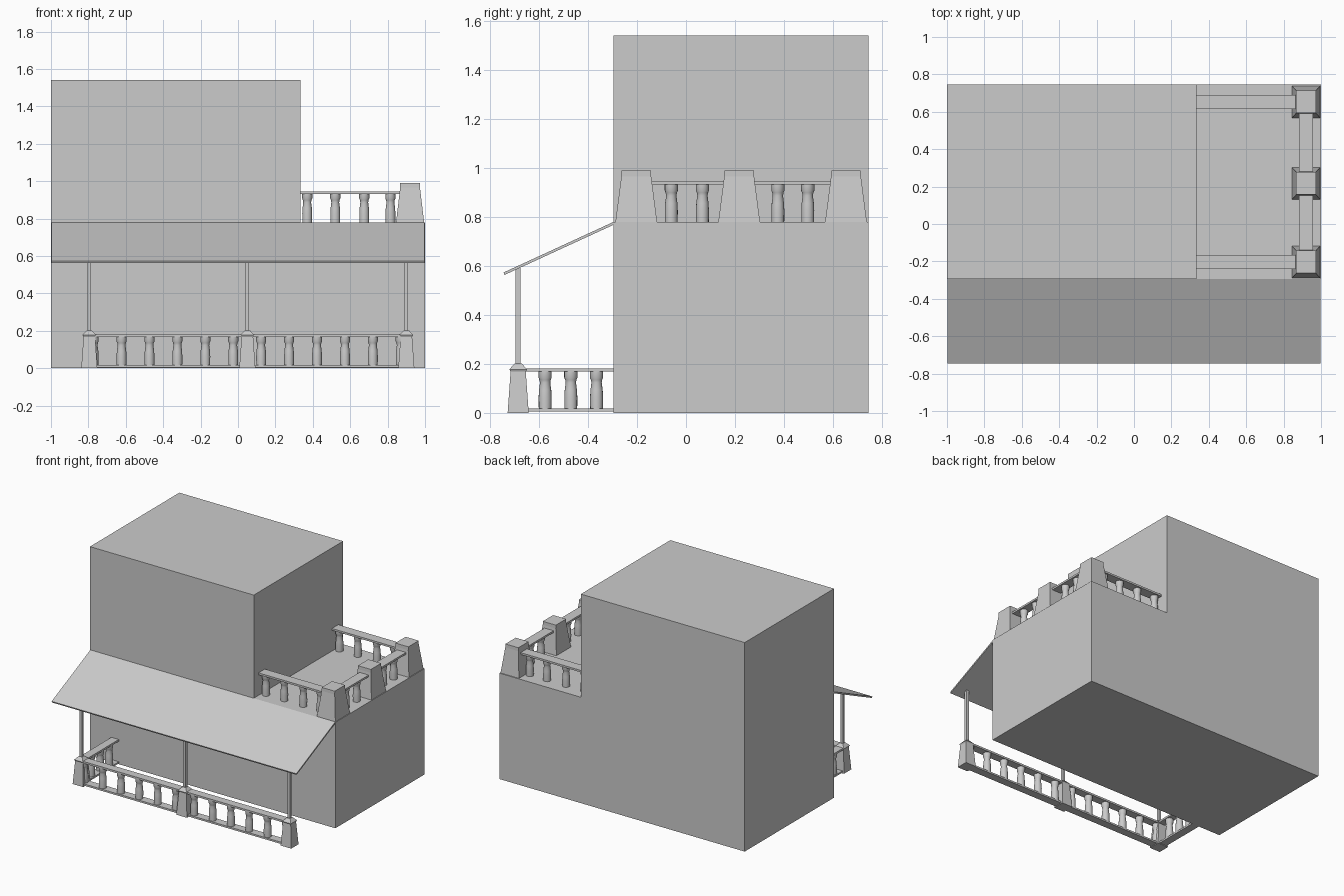
import bpy, bmesh
from math import cos, sin, pi

if "Cube" in bpy.data.objects:
    bpy.data.objects.remove(bpy.data.objects["Cube"])


def finish(name, bm, smooth=False):
    bmesh.ops.recalc_face_normals(bm, faces=bm.faces)
    me = bpy.data.meshes.new(name)
    bm.to_mesh(me)
    bm.free()
    ob = bpy.data.objects.new(name, me)
    bpy.context.collection.objects.link(ob)
    if smooth:
        bpy.ops.object.select_all(action='DESELECT')
        ob.select_set(True)
        bpy.context.view_layer.objects.active = ob
        bpy.ops.object.shade_smooth_by_angle(angle=0.7)
    return ob


def loft(name, rings, smooth=False):
    """Closed solid through a stack of equal-length point rings."""
    bm = bmesh.new()
    vs = [[bm.verts.new(p) for p in r] for r in rings]
    n = len(vs[0])
    for a, b in zip(vs, vs[1:]):
        for i in range(n):
            j = (i + 1) % n
            bm.faces.new((a[i], a[j], b[j], b[i]))
    bm.faces.new(vs[0])
    bm.faces.new(vs[-1])
    return finish(name, bm, smooth)


def square_stack(name, x, y, levels):
    """levels: (z, half x, half y)"""
    loft(name, [[(x + sx * hx, y + sy * hy, z)
                 for sx, sy in ((-1, -1), (1, -1), (1, 1), (-1, 1))]
                for z, hx, hy in levels])


def box(name, x0, x1, y0, y1, z0, z1):
    hx, hy = (x1 - x0) / 2, (y1 - y0) / 2
    square_stack(name, (x0 + x1) / 2, (y0 + y1) / 2, [(z0, hx, hy), (z1, hx, hy)])


def extrude_x(name, yz, x0, x1):
    loft(name, [[(x, y, z) for y, z in yz] for x in (x0, x1)])


def baluster(name, x, y, z0, z1):
    profile = [(0, .026), (.3, .0265), (.5, .025), (.7, .021),
               (.78, .023), (.84, .027), (1, .027)]
    loft(name, [[(x + r * cos(2 * pi * i / 16), y + r * sin(2 * pi * i / 16),
                  z0 + t * (z1 - z0)) for i in range(16)] for t, r in profile], True)


# House body: L-shaped front profile with a terrace step
outline = [(-1, 0), (1, 0), (1, .78), (.335, .78), (.335, 1.54), (-1, 1.54)]
loft("house_body", [[(x, y, z) for x, z in outline] for y in (-.295, .745)])

# Sloping porch roof
extrude_x("porch_roof", [(-.295, .78), (-.745, .573), (-.741, .563), (-.295, .768)], -.997, .997)

# Porch pedestals and posts
PY = -.685
for x in (-.795, .05, .9):
    square_stack("porch_pedestal", x, PY, [(0, .043, .043), (.168, .031, .031),
                 (.178, .036, .036), (.202, .014, .014)])
    box("porch_post", x - .01, x + .01, PY - .01, PY + .01, .195, .592)

# Porch rails: along the front, returning to the wall on the left
for z0, z1 in ((.005, .018), (.168, .182)):
    box("porch_front_rail", -.795, .9, PY - .03, PY + .03, z0, z1)
    box("porch_side_rail", -.825, -.765, PY, -.295, z0, z1)
for i in range(12):
    baluster("porch_front_baluster", -.772 + i * .1493, PY, .018, .168)
for y in (-.575, -.47, -.365):
    baluster("porch_side_baluster", -.795, y, .018, .168)

# Terrace pillars
PX = .92
PILLARS = (-.203, .217, .653)
for y in PILLARS:
    square_stack("terrace_pillar", PX, y, [(.78, .075, .085), (.965, .053, .061),
                 (.99, .053, .06)])

# Terrace rails and balusters
for y in (PILLARS[0], PILLARS[2]):
    box("terrace_side_rail", .335, PX, y - .037, y + .037, .932, .946)
    for x in (.37, .52, .675, .815):
        baluster("terrace_side_baluster", x, y, .78, .932)
box("terrace_end_rail", PX - .037, PX + .037, PILLARS[0], PILLARS[2], .932, .946)
for y in (-.06, .067, .375, .497):
    baluster("terrace_end_baluster", PX, y, .78, .932)
